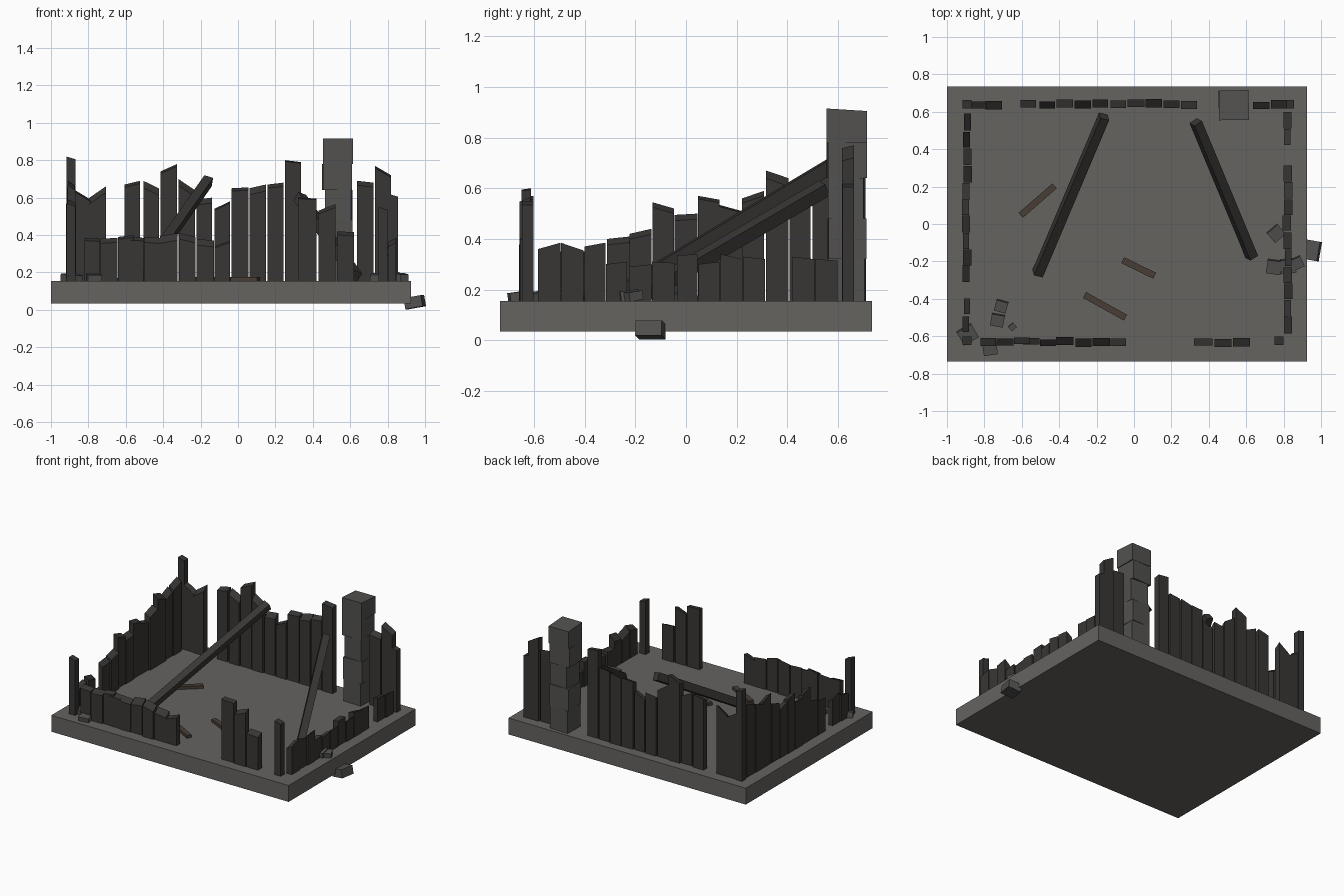
import bpy, bmesh, random
from math import radians
from mathutils import Vector, Matrix

if "Cube" in bpy.data.objects:
    bpy.data.objects.remove(bpy.data.objects["Cube"])

random.seed(4)
FLOOR = 0.155


def material(name, rgb):
    m = bpy.data.materials.new(name)
    m.diffuse_color = (*rgb, 1)
    m.use_nodes = True
    m.node_tree.nodes["Principled BSDF"].inputs["Base Color"].default_value = m.diffuse_color
    return m


STONE = material("stone", (0.13, 0.125, 0.118))
BRICK = material("sooty_stone", (0.085, 0.083, 0.08))
CHAR = material("charred_wood", (0.04, 0.037, 0.035))
BROWN = material("scorched_wood", (0.065, 0.048, 0.036))


def finish(name, bm, mat):
    bmesh.ops.recalc_face_normals(bm, faces=bm.faces)
    me = bpy.data.meshes.new(name)
    bm.to_mesh(me)
    bm.free()
    me.materials.append(mat)
    ob = bpy.data.objects.new(name, me)
    bpy.context.collection.objects.link(ob)
    return ob


def add_box(bm, center, size, rot=Matrix()):
    """Box in bm, returns its vertices."""
    m = Matrix.Translation(center) @ rot @ Matrix.Diagonal((*size, 1))
    return bmesh.ops.create_cube(bm, size=1, matrix=m)["verts"]


def wall(name, planks, offset, along_x, tilt, width=0.087):
    """Row of broken planks: (centre, top at low end, top at high end)."""
    bm = bmesh.new()
    for c, h0, h1 in planks:
        off = offset + random.uniform(-0.006, 0.006)
        w, t = width + random.uniform(-0.005, 0.005), random.uniform(0.034, 0.046)
        center = (c, off, 0.5) if along_x else (off, c, 0.5)
        size = (w, t, 1) if along_x else (t, w, 1)
        drop = random.uniform(0.005, 0.04)
        rise = {}
        for v in add_box(bm, center, size):
            a, b = (v.co.x, v.co.y) if along_x else (v.co.y, v.co.x)
            if v.co.z < 0.5:
                v.co.z = FLOOR - 0.005
            else:
                v.co.z = h0 if a < c else h1
                if (b - off) * tilt < 0:
                    v.co.z -= drop
    return finish(name, bm, CHAR)


# Foundation slab
bm = bmesh.new()
add_box(bm, (-0.037, 0, 0.095), (1.925, 1.47, 0.12))
finish("foundation", bm, STONE)

# Four broken plank walls
wall("back_wall", [
    (-0.83, .64, .59), (-0.75, .60, .66), (-0.565, .67, .69), (-0.465, .69, .65),
    (-0.37, .74, .78), (-0.275, .70, .64), (-0.18, .59, .60), (-0.085, .54, .58),
    (0.01, .65, .655), (0.105, .65, .67), (0.2, .67, .68), (0.295, .80, .79),
    (0.68, .69, .68), (0.775, .77, .72)], 0.64, True, 1)
wall("front_wall_left", [
    (-0.78, .385, .38), (-0.69, .38, .385), (-0.6, .39, .40), (-0.55, .39, .385),
    (-0.46, .39, .385), (-0.37, .395, .41), (-0.27, .41, .39), (-0.175, .38, .37),
    (-0.085, .34, .37)], -0.63, True, 1)
wall("front_wall_right", [(0.37, .60, .595), (0.475, .53, .565), (0.575, .42, .415)],
     -0.63, True, 1, 0.095)
wall("left_wall", [
    (-0.535, .33, .35), (-0.44, .37, .35), (-0.265, .40, .41), (-0.18, .42, .44),
    (-0.09, .545, .52), (0.0, .495, .50), (0.09, .57, .555), (0.175, .535, .51),
    (0.265, .56, .59), (0.36, .67, .64), (0.45, .62, .655), (0.545, .66, .69)],
    -0.895, False, -1)
wall("right_wall", [
    (-0.54, .36, .385), (-0.45, .385, .355), (-0.36, .37, .385), (-0.275, .30, .31),
    (-0.18, .29, .30), (-0.09, .31, .305), (0.005, .335, .34), (0.09, .30, .31),
    (0.18, .34, .32), (0.27, .33, .32), (0.465, .33, .32), (0.555, .32, .315)],
    0.82, False, 1)

# Corner posts
for name, x, y, h in (("back_left", -0.893, 0.64, .82), ("back_right", 0.83, 0.64, .62),
                      ("front_left", -0.893, -0.625, .57), ("front_right", 0.775, -0.625, .55)):
    bm = bmesh.new()
    for v in add_box(bm, (x, y, (FLOOR + h) / 2), (0.05, 0.045, h - FLOOR)):
        if v.co.z > 0.4 and v.co.x > x:
            v.co.z -= 0.015
    finish(name + "_post", bm, CHAR)

# Chimney of stacked, slightly twisted blocks
bm = bmesh.new()
edges = [FLOOR, .32, .48, .64, .78, .915]
for i in range(5):
    lo, hi = edges[i], edges[i + 1]
    s = (0.145, 0.15, 0.14, 0.155, 0.16)[i]
    rot = Matrix.Rotation(radians(random.uniform(-3, 3)), 4, 'Z')
    verts = add_box(bm, (0.535 + random.uniform(-.006, .006), 0.635, (lo + hi) / 2),
                    (s, s, hi - lo), rot)
    for v in verts:
        if v.co.z > 0.9 and v.co.y > 0.635:
            v.co.z -= 0.01
finish("chimney", bm, BRICK)

# Fallen roof beams
for name, a, b in (("left", (-0.16, 0.575, 0.69), (-0.515, -0.265, 0.185)),
                   ("right", (0.33, 0.545, 0.60), (0.63, -0.175, 0.18))):
    a, b = Vector(a), Vector(b)
    bm = bmesh.new()
    add_box(bm, (a + b) / 2, (0.05, 0.055, (a - b).length),
            (a - b).to_track_quat('Z', 'Y').to_matrix().to_4x4()
            @ Matrix.Rotation(radians(20), 4, 'Z'))
    finish(name + "_fallen_beam", bm, CHAR)

# Loose boards on the floor
bm = bmesh.new()
for x, y, length, ang in ((-0.515, 0.125, 0.24, 41), (0.025, -0.235, 0.19, -26),
                          (-0.155, -0.44, 0.25, -29)):
    add_box(bm, (x, y, FLOOR + 0.01), (length, 0.035, 0.022),
            Matrix.Rotation(radians(ang), 4, 'Z'))
finish("loose_boards", bm, BROWN)

# Rubble heaps, one stone tipped off the slab
bm = bmesh.new()
for x, y, z, s, ang in (
        (-0.71, -0.44, .17, .065, -15), (-0.73, -0.515, .17, .07, -10),
        (-0.65, -0.55, .16, .035, 40), (-0.89, -0.59, .165, .09, 30),
        (-0.77, -0.665, .17, .075, 8), (0.76, -0.05, .165, .075, 40),
        (0.75, -0.23, .17, .08, -8), (0.825, -0.225, .175, .08, 5),
        (0.87, -0.21, .175, .065, 25)):
    add_box(bm, (x, y, z), (s, s * 0.9, s * 0.55),
            Matrix.Rotation(radians(ang), 4, 'Z') @ Matrix.Rotation(radians(8), 4, 'X'))
add_box(bm, (0.945, -0.14, 0.041), (0.095, 0.105, 0.06),
        Matrix.Rotation(radians(-10), 4, 'Z') @ Matrix.Rotation(radians(-10), 4, 'Y'))
finish("rubble", bm, BRICK)
